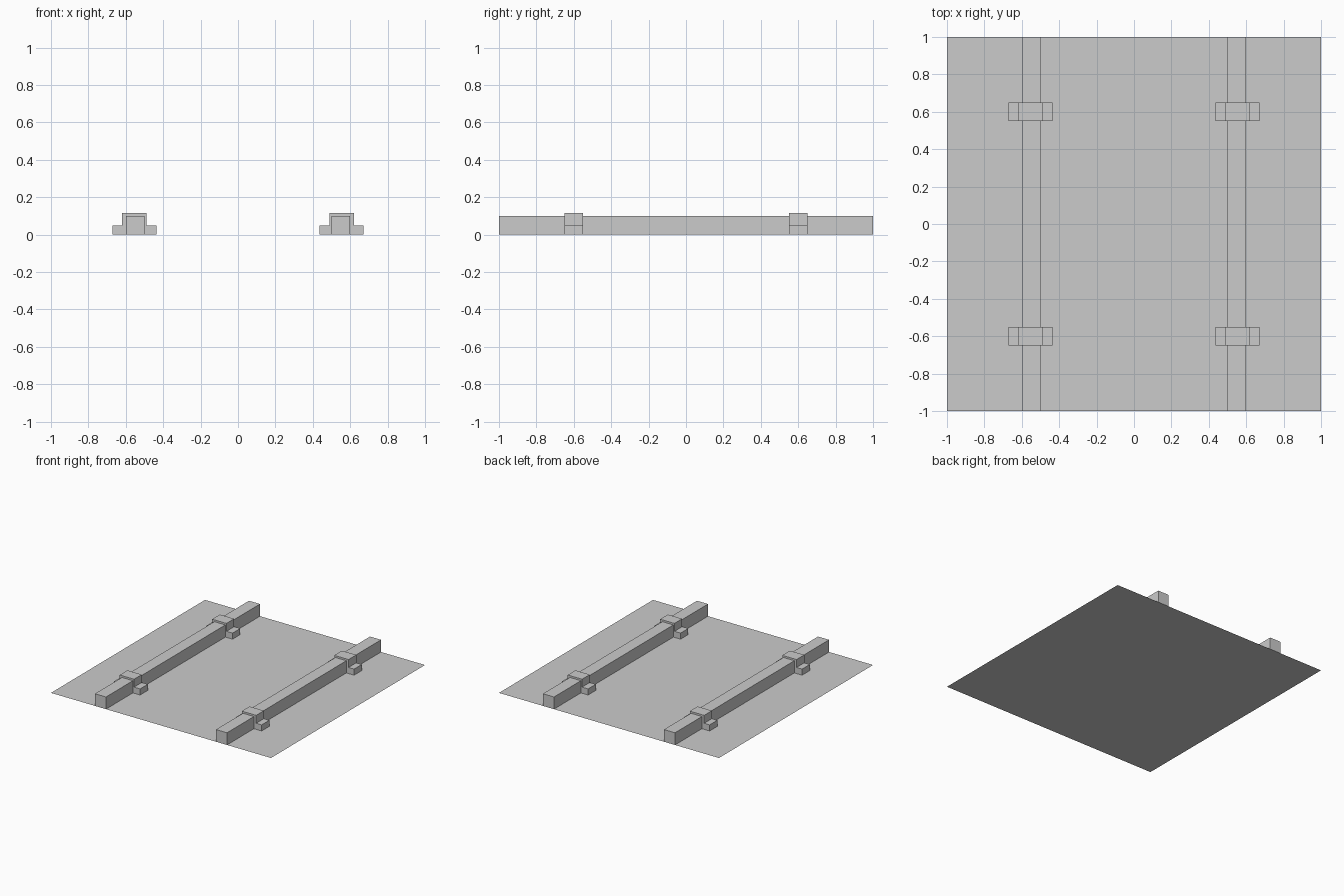
import bpy, bmesh

if "Cube" in bpy.data.objects:
    bpy.data.objects.remove(bpy.data.objects["Cube"])


def extrude_profile(name, profile, y0, y1):
    """Extrude a closed (x, z) outline from y0 to y1."""
    bm = bmesh.new()
    face = bm.faces.new([bm.verts.new((x, y0, z)) for x, z in profile])
    new = bmesh.ops.extrude_face_region(bm, geom=[face])["geom"]
    verts = [v for v in new if isinstance(v, bmesh.types.BMVert)]
    bmesh.ops.translate(bm, verts=verts, vec=(0, y1 - y0, 0))
    bmesh.ops.recalc_face_normals(bm, faces=bm.faces)
    mesh = bpy.data.meshes.new(name)
    bm.to_mesh(mesh)
    bm.free()
    obj = bpy.data.objects.new(name, mesh)
    bpy.context.collection.objects.link(obj)
    return obj


# Flat base sheet
bpy.ops.mesh.primitive_plane_add(size=2)
bpy.context.object.name = "base_sheet"

# Square rail and the hat-shaped bracket that straddles it
rail = [(0.50, 0), (0.60, 0), (0.60, 0.10), (0.50, 0.10)]
bracket = [(0.435, 0), (0.50, 0), (0.50, 0.10), (0.60, 0.10),
           (0.60, 0), (0.67, 0), (0.67, 0.05), (0.62, 0.05),
           (0.62, 0.115), (0.49, 0.115), (0.49, 0.05), (0.435, 0.05)]

# Both sides, with a front and back bracket on each rail
for side, sx in (("left", -1), ("right", 1)):
    extrude_profile(f"{side}_rail", [(sx * x, z) for x, z in rail], -1, 1)
    for end, y in (("front", -0.6), ("back", 0.6)):
        extrude_profile(f"{side}_{end}_bracket",
                        [(sx * x, z) for x, z in bracket], y - 0.05, y + 0.05)
